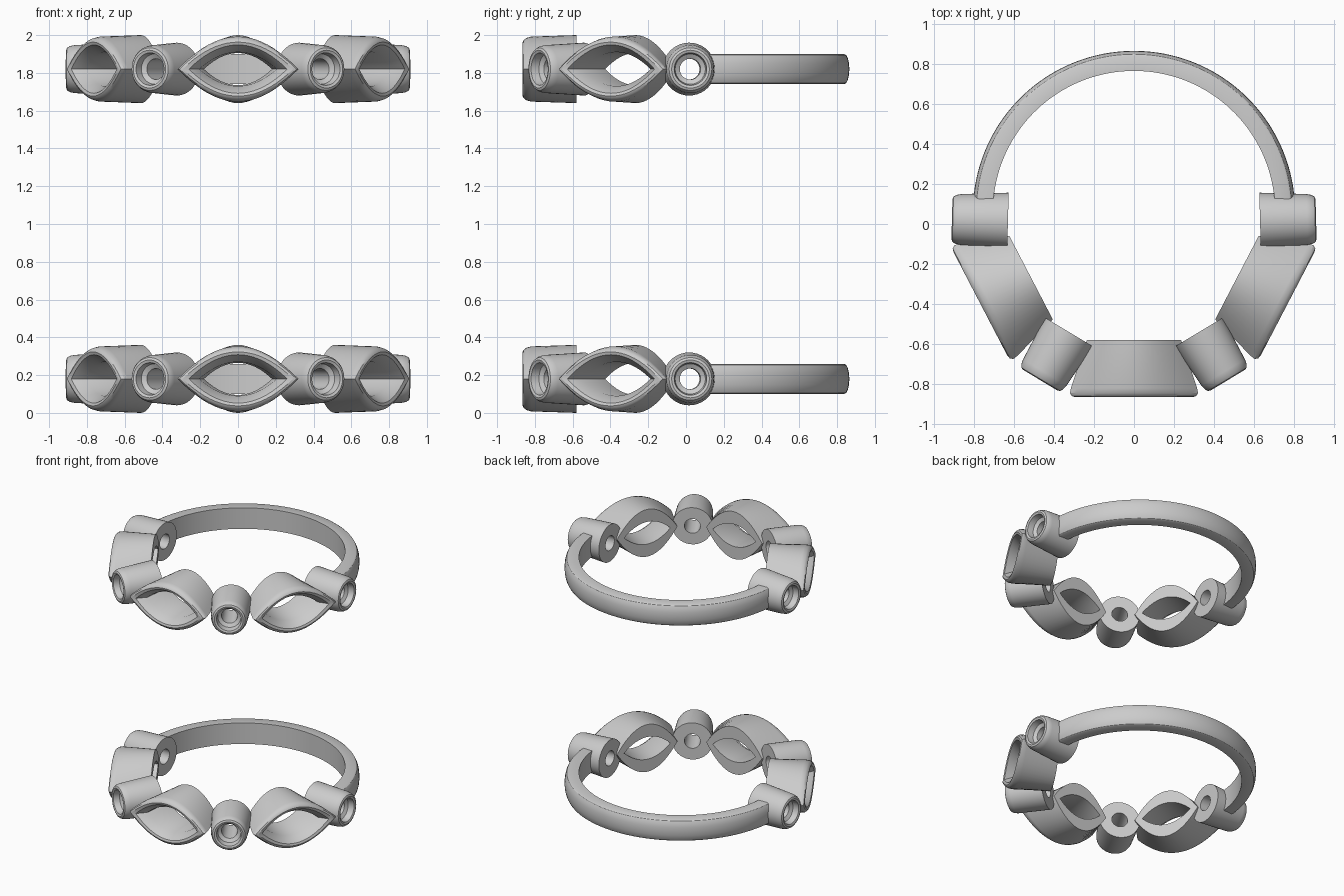
import bpy, bmesh
from math import sin, cos, pi, radians
from mathutils import Matrix, Vector

default = bpy.data.objects.get("Cube")
if default:
    bpy.data.objects.remove(default, do_unlink=True)

COLOUR = (0.6, 0.6, 0.6, 1)
metal = bpy.data.materials.new("grey metal")
metal.use_nodes = True
metal.diffuse_color = COLOUR
metal.node_tree.nodes["Principled BSDF"].inputs["Base Color"].default_value = COLOUR


def skin(name, rings, closed):
    """Join equal rings of points into a solid, either looped or capped."""
    bm = bmesh.new()
    loops = [[bm.verts.new(p) for p in ring] for ring in rings]
    n = len(loops[0])
    pairs = list(zip(loops, loops[1:]))
    if closed:
        pairs.append((loops[-1], loops[0]))
    else:
        bm.faces.new(loops[0])
        bm.faces.new(loops[-1])
    for a, b in pairs:
        for i in range(n):
            j = (i + 1) % n
            bm.faces.new((a[i], a[j], b[j], b[i]))
    bmesh.ops.recalc_face_normals(bm, faces=bm.faces)
    mesh = bpy.data.meshes.new(name)
    bm.to_mesh(mesh)
    bm.free()
    mesh.shade_smooth()
    mesh.set_sharp_from_angle(angle=radians(32))
    mesh.materials.append(metal)
    obj = bpy.data.objects.new(name, mesh)
    bpy.context.collection.objects.link(obj)
    return obj


def oval(a, b, n=40):
    return [(a * cos(2 * pi * i / n), b * sin(2 * pi * i / n)) for i in range(n)]


def lens(a, b, n=20):
    """Two bowed arcs that meet in pointed tips."""
    xs = [1 - 2 * i / n for i in range(n)]
    upper = [(a * x, b * (1 - x * x)) for x in xs]
    return upper + [(-x, -z) for x, z in upper]


def setting(name, outline, profile, angle, z):
    """Hollow setting; profile rows are half length, half height, radius."""
    turn = Matrix.Translation((0, 0, z)) @ Matrix.Rotation(radians(angle), 4, "Z")
    rings = [[turn @ Vector((u, -r, w)) for u, w in outline(a, b)]
             for a, b, r in profile]
    return skin(name, rings, True)


# Outer wall, rounded rim, sloping seat, through hole
POINTED = [(0.235, 0.18, 0.58), (0.315, 0.172, 0.82), (0.32, 0.165, 0.845),
           (0.31, 0.153, 0.86), (0.292, 0.143, 0.865), (0.26, 0.128, 0.86),
           (0.205, 0.09, 0.80), (0.18, 0.085, 0.58)]
ROUND = [(0.14, 0.14, 0.63), (0.127, 0.127, 0.865), (0.122, 0.122, 0.89),
         (0.113, 0.113, 0.905), (0.1, 0.1, 0.91), (0.086, 0.086, 0.905),
         (0.08, 0.08, 0.86), (0.055, 0.055, 0.845), (0.055, 0.055, 0.63)]


def band(name, z):
    """Half hoop with a flat inside and a domed outside."""
    section = [(0.705, -0.08), (0.778, -0.08)]
    section += [(0.778 + 0.027 * cos(t * pi / 8), 0.08 * sin(t * pi / 8))
                for t in range(-3, 4)]
    section += [(0.778, 0.08), (0.705, 0.08)]
    steps = 64
    rings = []
    for i in range(steps + 1):
        t = radians(3 + 174 * i / steps)
        rings.append([(r * cos(t), 0.06 + r * sin(t), z + h) for r, h in section])
    return skin(name, rings, False)


# Two matching rings, one above the other
for level, z in (("lower", 0.18), ("upper", 1.82)):
    band(level + "_band", z)
    setting(level + "_front_pointed_setting", lens, POINTED, 0, z)
    for side, s in (("left", 1), ("right", -1)):
        prefix = level + "_" + side
        setting(prefix + "_pointed_setting", lens, POINTED, 62.5 * s, z)
        setting(prefix + "_front_round_setting", oval, ROUND, 31 * s, z)
        setting(prefix + "_side_round_setting", oval, ROUND, 91.5 * s, z)
